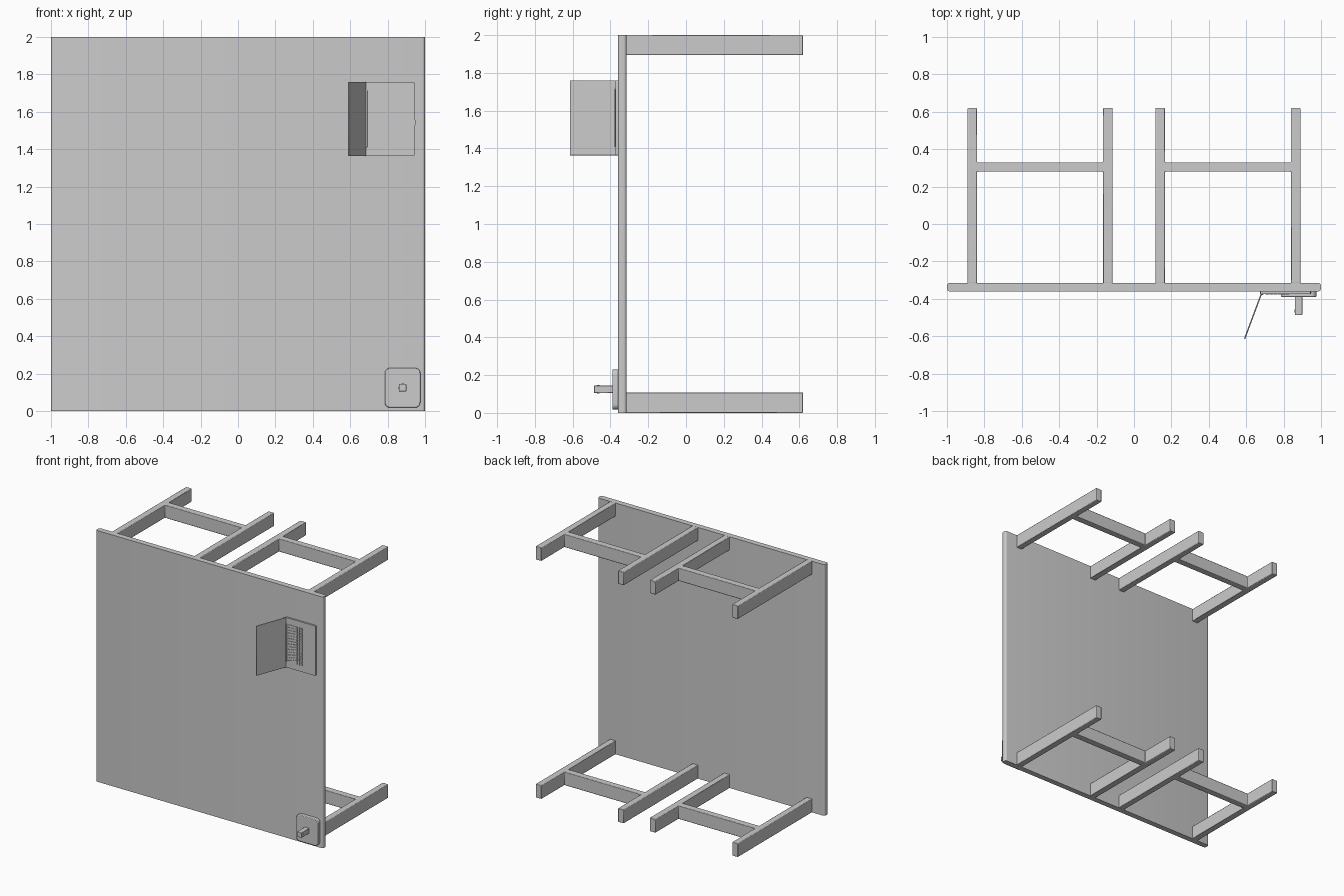
import bpy, bmesh, math
from mathutils import Vector

if "Cube" in bpy.data.objects:
    bpy.data.objects.remove(bpy.data.objects["Cube"])


def finish(name, bm, bevel=0.0, segments=2):
    bmesh.ops.recalc_face_normals(bm, faces=bm.faces)
    mesh = bpy.data.meshes.new(name)
    bm.to_mesh(mesh)
    bm.free()
    ob = bpy.data.objects.new(name, mesh)
    bpy.context.collection.objects.link(ob)
    bpy.ops.object.select_all(action='DESELECT')
    ob.select_set(True)
    bpy.context.view_layer.objects.active = ob
    if bevel:
        mod = ob.modifiers.new("bevel", 'BEVEL')
        mod.width = bevel
        mod.segments = segments
        mod.limit_method = 'ANGLE'
    bpy.ops.object.shade_smooth_by_angle(angle=math.radians(40))
    return ob


def add_box(bm, x0, x1, y0, y1, z0, z1):
    verts = bmesh.ops.create_cube(bm, size=1)["verts"]
    for v in verts:
        v.co = Vector(((x0 + x1) / 2 + v.co.x * (x1 - x0),
                       (y0 + y1) / 2 + v.co.y * (y1 - y0),
                       (z0 + z1) / 2 + v.co.z * (z1 - z0)))


def box(name, dims, bevel=0.0, segments=2):
    bm = bmesh.new()
    add_box(bm, *dims)
    return finish(name, bm, bevel, segments)


def prism(name, pts, axis, a, b, bevel=0.0):
    """Extrude an outline: axis 'z' takes (x, y) points, axis 'y' takes (x, z)."""
    bm = bmesh.new()
    verts = [bm.verts.new((p, q, a) if axis == 'z' else (p, a, q)) for p, q in pts]
    face = bm.faces.new(verts)
    ext = bmesh.ops.extrude_face_region(bm, geom=[face])["geom"]
    shift = (0, 0, b - a) if axis == 'z' else (0, b - a, 0)
    bmesh.ops.translate(bm, vec=shift,
                        verts=[v for v in ext if isinstance(v, bmesh.types.BMVert)])
    return finish(name, bm, bevel)


def rounded_rect(x0, x1, y0, y1, r, n=5):
    pts = []
    for i, (cx, cy) in enumerate([(x1 - r, y1 - r), (x0 + r, y1 - r),
                                  (x0 + r, y0 + r), (x1 - r, y0 + r)]):
        for k in range(n + 1):
            t = math.pi / 2 * (i + k / n)
            pts.append((cx + r * math.cos(t), cy + r * math.sin(t)))
    return pts


# Tabletop standing on its edge, with softened side edges
prism("tabletop", rounded_rect(-1, 1, -0.36, -0.315, 0.015), 'z', 0, 2)

# Four H-shaped leg frames: two legs joined by a stretcher
h_outline = [(0.115, -0.318), (0.165, -0.318), (0.165, 0.28), (0.84, 0.28),
             (0.84, -0.318), (0.89, -0.318), (0.89, 0.62), (0.84, 0.62),
             (0.84, 0.33), (0.165, 0.33), (0.165, 0.62), (0.115, 0.62)]
for side, s in (("right", 1), ("left", -1)):
    for level, z0, z1 in (("lower", 0, 0.108), ("upper", 1.895, 2)):
        prism(f"{level}_{side}_leg_frame", [(s * x, y) for x, y in h_outline],
              'z', z0, z1, bevel=0.004)

# Laptop base, resting on the tabletop
prism("laptop_base", rounded_rect(0.675, 0.945, 1.363, 1.76, 0.008), 'y', -0.359, -0.373)
box("laptop_hinge", (0.678, 0.692, -0.379, -0.366, 1.41, 1.715), 0.003)
box("laptop_latch", (0.943, 0.948, -0.370, -0.364, 1.53, 1.555))

# Laptop keys: staggered rows, with a long space bar in the front row
bm = bmesh.new()
rows, z_lo, z_hi, gap = 6, 1.412, 1.714, 0.004
pitch = 0.13 / rows
for r in range(rows):
    x0 = 0.703 + r * pitch
    if r == rows - 1:
        edges = [z_lo, 1.437, 1.462, 1.487, 1.512, 1.62, 1.645, 1.67, 1.692, z_hi]
    else:
        first = 0.018 + 0.006 * r
        step = (z_hi - z_lo - first) / 13
        edges = [z_lo] + [z_lo + first + step * i for i in range(14)]
    for a, b in zip(edges, edges[1:]):
        add_box(bm, x0, x0 + pitch - gap, -0.377, -0.372, a, b - gap)
finish("laptop_keys", bm)

# Laptop screen, opened away from the base
hinge, tip = Vector((0.68, -0.366)), Vector((0.588, -0.613))
d = (tip - hinge).normalized()
side = Vector((-d.y, d.x)) * 0.007
prism("laptop_screen", [hinge, tip, tip + side, hinge + side], 'z', 1.363, 1.76, 0.002)

# Small stand: rounded base plate and square post
prism("stand_base", rounded_rect(0.785, 0.975, 0.018, 0.23, 0.028), 'y', -0.355, -0.39, 0.005)
box("stand_post", (0.86, 0.90, -0.487, -0.385, 0.105, 0.145), 0.003)

# Round buttons on the four sides of the post
bm = bmesh.new()
for i in range(4):
    t = i * math.pi / 2
    c = Vector((math.cos(t), 0, math.sin(t)))
    m = c.to_track_quat('Z', 'Y').to_matrix().to_4x4()
    m.translation = Vector((0.88, -0.465, 0.125)) + c * 0.02
    bmesh.ops.create_cone(bm, cap_ends=True, segments=12, radius1=0.007,
                          radius2=0.007, depth=0.003, matrix=m)
finish("post_buttons", bm)
